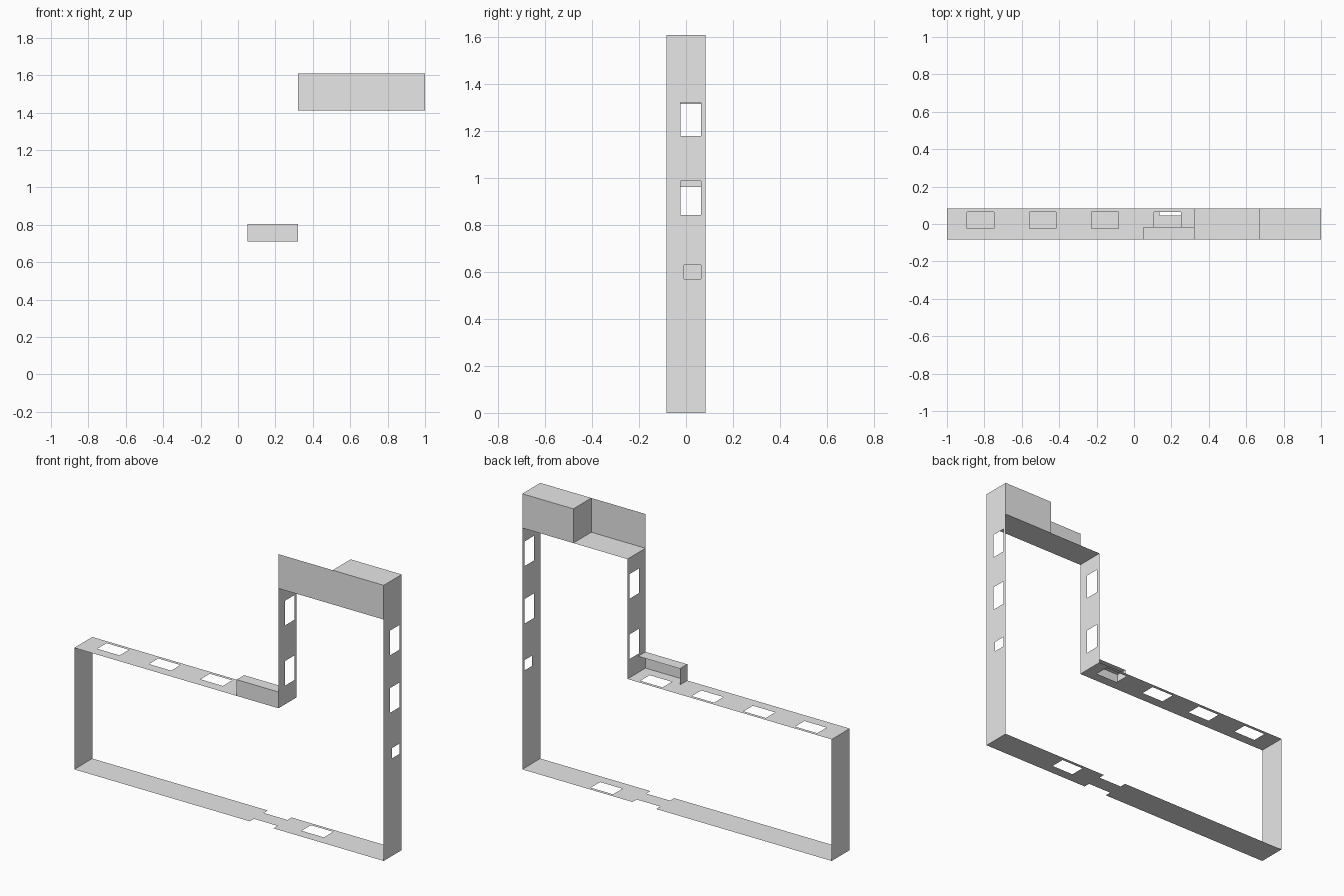
import bpy
import bmesh
from mathutils import Vector

cube = bpy.data.objects.get("Cube")
if cube:
    bpy.data.objects.remove(cube, do_unlink=True)

grey = bpy.data.materials.new("plain grey")
grey.use_nodes = True
grey.diffuse_color = (0.8, 0.8, 0.8, 1)
grey.node_tree.nodes["Principled BSDF"].inputs["Base Color"].default_value = (0.8, 0.8, 0.8, 1)

# Overall outline of the stepped strip
LEFT, STEP, RIGHT = -1.0, 0.32, 1.0
FRONT, BACK = -0.083, 0.083
LOW, HIGH, TOP = 0.71, 1.41, 1.61
WIN = (-0.023, 0.063)      # depth range of the window openings


def panel(name, axis, at, us, vs, outward=1, holes=()):
    """Flat sheet across one axis, with rectangular openings (u0, u1, v0, v1)."""
    cu = sorted(set(us) | {h[i] for h in holes for i in (0, 1)})
    cv = sorted(set(vs) | {h[i] for h in holes for i in (2, 3)})
    bm = bmesh.new()

    def point(u, v):
        co = [u, v]
        co.insert(axis, at)
        return bm.verts.new(co)

    for u0, u1 in zip(cu, cu[1:]):
        for v0, v1 in zip(cv, cv[1:]):
            u, v = (u0 + u1) / 2, (v0 + v1) / 2
            if any(h[0] < u < h[1] and h[2] < v < h[3] for h in holes):
                continue
            bm.faces.new([point(u0, v0), point(u1, v0), point(u1, v1), point(u0, v1)])
    bmesh.ops.remove_doubles(bm, verts=bm.verts, dist=0.0001)
    direction = Vector([outward if i == axis else 0 for i in range(3)])
    for face in bm.faces:
        face.normal_update()
        if face.normal.dot(direction) < 0:
            face.normal_flip()
    mesh = bpy.data.meshes.new(name)
    bm.to_mesh(mesh)
    bm.free()
    mesh.materials.append(grey)
    obj = bpy.data.objects.new(name, mesh)
    bpy.context.collection.objects.link(obj)
    return obj


DEPTH = (FRONT, BACK)
SIZE = 0.144               # length of each opening


def windows(starts):
    return [(*WIN, s, s + SIZE) for s in starts]


# Walls
panel("right_wall", 0, LEFT, DEPTH, (0, LOW), -1)
panel("step_wall", 0, STEP, DEPTH, (LOW, HIGH), -1, windows((0.819, 1.171)))
panel("left_wall", 0, RIGHT, DEPTH, (0, HIGH, TOP), 1,
      windows((0.843, 1.179)) + [(-0.008, WIN[1], 0.57, 0.63)])

# Low roof with four skylights, and the high roof
skylights = [(s, s + SIZE, *WIN) for s in (-0.893, -0.56, -0.226, 0.107)]
panel("low_roof", 2, LOW, (LEFT, STEP), DEPTH, 1, skylights)
panel("high_roof", 2, HIGH, (STEP, RIGHT), DEPTH, 1)

# Floor with one opening and a notch in each long edge
notches = [(0.135, 0.288, FRONT, -0.045), (0.135, 0.288, 0.045, BACK)]
panel("floor", 2, 0, (LEFT, RIGHT), DEPTH, -1,
      [(0.427, 0.427 + SIZE, *WIN)] + notches)

# Parapet and rooftop box
BOX = 0.67
panel("parapet_front", 1, FRONT, (STEP, RIGHT), (HIGH, TOP), -1)
panel("roof_box_back", 1, BACK, (BOX, RIGHT), (HIGH, TOP), 1)
panel("roof_box_side", 0, BOX, DEPTH, (HIGH, TOP), -1)
panel("roof_box_top", 2, TOP, (BOX, RIGHT), DEPTH, 1)

# Small open-backed ledge on the low roof
LEDGE_X, LEDGE_Y, LEDGE_Z = 0.05, -0.015, 0.805
panel("ledge_front", 1, FRONT, (LEDGE_X, STEP), (LOW, LEDGE_Z), -1)
panel("ledge_end", 0, LEDGE_X, (FRONT, LEDGE_Y), (LOW, LEDGE_Z), -1)
panel("ledge_top", 2, LEDGE_Z, (LEDGE_X, STEP), (FRONT, LEDGE_Y), 1)
